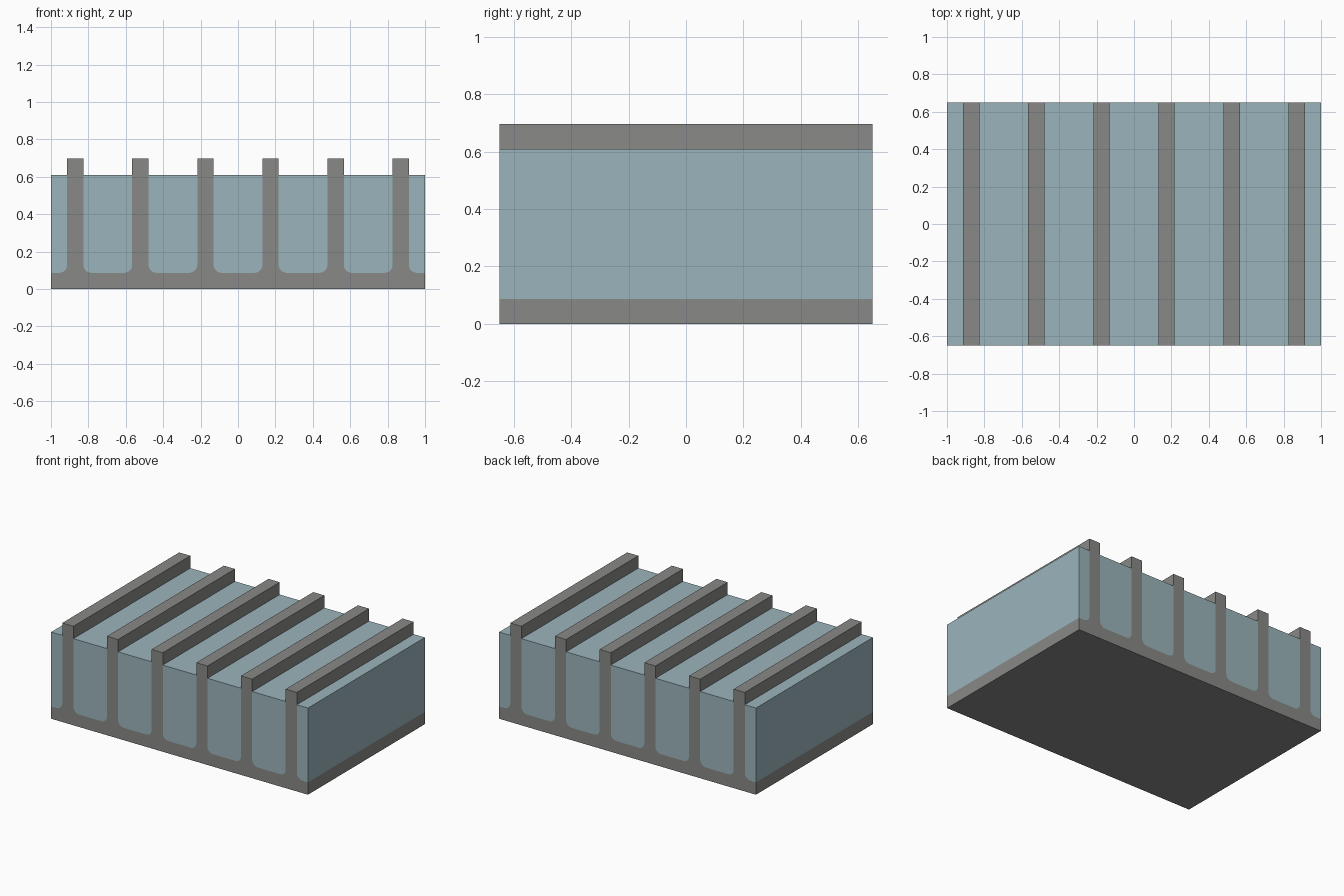
import bpy, bmesh, math

cube = bpy.data.objects.get("Cube")
if cube:
    bpy.data.objects.remove(cube, do_unlink=True)

HALF_X, HALF_Y = 1.0, 0.65
BASE, FILL_TOP, FIN_TOP = 0.087, 0.61, 0.697
HALF_FIN, FILLET, STEPS = 0.0435, 0.043, 8
PITCH, COUNT = 0.348, 6
fins = [(i - (COUNT - 1) / 2) * PITCH for i in range(COUNT)]


def material(name, rgb):
    m = bpy.data.materials.new(name)
    m.use_nodes = True
    m.diffuse_color = (*rgb, 1)
    m.node_tree.nodes["Principled BSDF"].inputs["Base Color"].default_value = (*rgb, 1)
    return m


def fillet(fin_x, side):
    """Arc from the fin wall down to the base, on one side of a fin."""
    cx = fin_x + side * (HALF_FIN + FILLET)
    cz = BASE + FILLET
    angles = [math.pi / 2 * i / STEPS for i in range(STEPS + 1)]
    return [(cx - side * FILLET * math.cos(a), cz - FILLET * math.sin(a)) for a in angles]


def extrude(name, profile, mat):
    """Solid made by sweeping an x-z profile through the full depth."""
    bm = bmesh.new()
    face = bm.faces.new([bm.verts.new((x, -HALF_Y, z)) for x, z in profile])
    out = bmesh.ops.extrude_face_region(bm, geom=[face])
    verts = [v for v in out["geom"] if isinstance(v, bmesh.types.BMVert)]
    bmesh.ops.translate(bm, verts=verts, vec=(0, 2 * HALF_Y, 0))
    bmesh.ops.recalc_face_normals(bm, faces=bm.faces)
    mesh = bpy.data.meshes.new(name)
    bm.to_mesh(mesh)
    bm.free()
    mesh.materials.append(mat)
    obj = bpy.data.objects.new(name, mesh)
    bpy.context.collection.objects.link(obj)
    bpy.ops.object.select_all(action="DESELECT")
    obj.select_set(True)
    bpy.context.view_layer.objects.active = obj
    bpy.ops.object.shade_smooth_by_angle(angle=math.radians(30))
    return obj


grey = material("grey metal", (0.25, 0.25, 0.245))
blue = material("pale blue filling", (0.33, 0.46, 0.505))

# Base plate with filleted fins
profile = [(-HALF_X, BASE), (-HALF_X, 0), (HALF_X, 0), (HALF_X, BASE)]
for x in reversed(fins):
    profile += fillet(x, 1)[::-1]
    profile += [(x + HALF_FIN, FIN_TOP), (x - HALF_FIN, FIN_TOP)]
    profile += fillet(x, -1)
extrude("finned_base", profile, grey)

# Filling between the fins and outside the end fins
for i in range(COUNT + 1):
    if i == 0:
        left = [(-HALF_X, FILL_TOP), (-HALF_X, BASE)]
    else:
        left = [(fins[i - 1] + HALF_FIN, FILL_TOP)] + fillet(fins[i - 1], 1)
    if i == COUNT:
        right = [(HALF_X, BASE), (HALF_X, FILL_TOP)]
    else:
        right = fillet(fins[i], -1)[::-1] + [(fins[i] - HALF_FIN, FILL_TOP)]
    extrude(f"filling_{i + 1}", left + right, blue)
